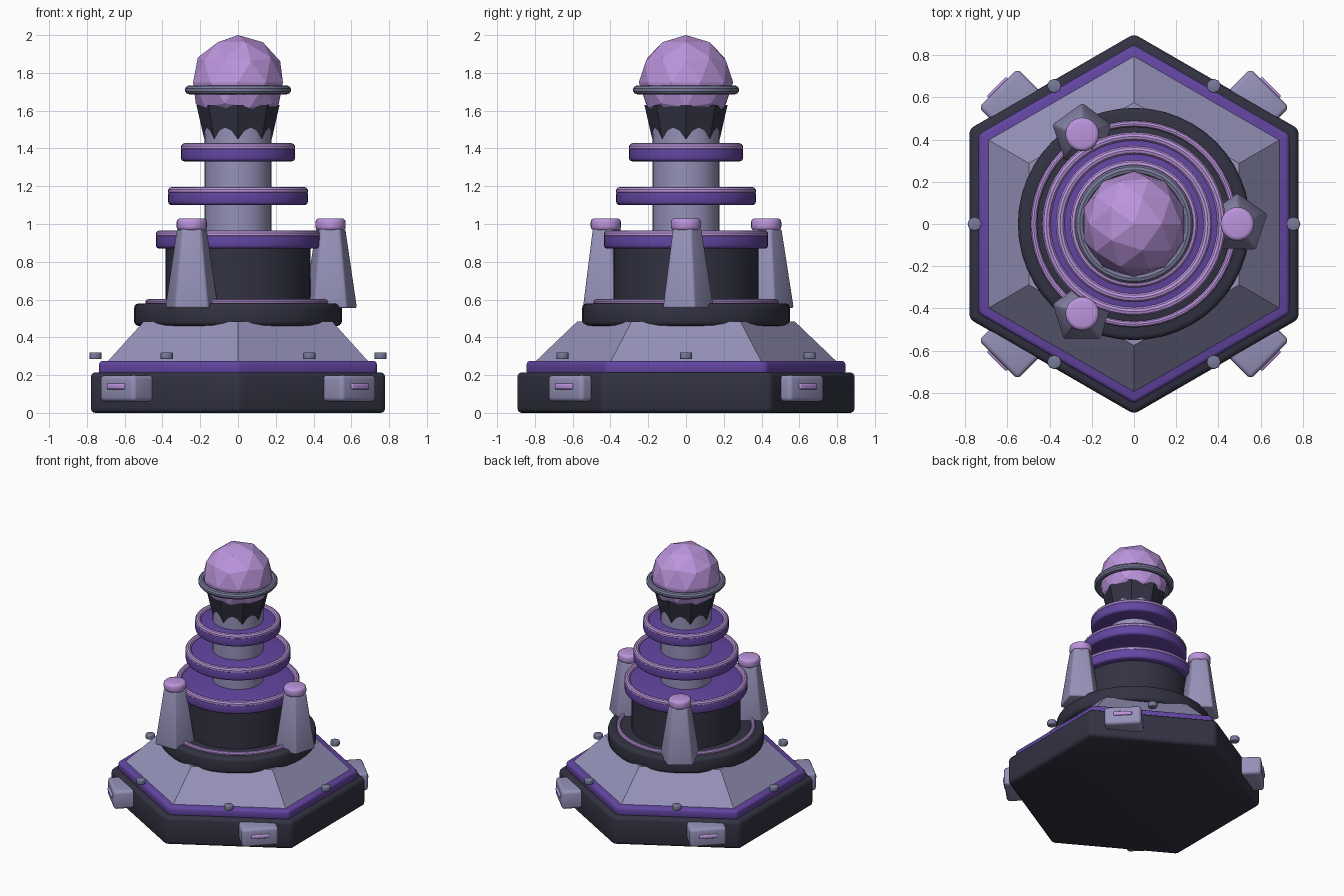
import bpy, bmesh, math
from mathutils import Matrix, Vector

cube = bpy.data.objects.get("Cube")
if cube:
    bpy.data.objects.remove(cube, do_unlink=True)


def material(name, rgb):
    m = bpy.data.materials.new(name)
    m.use_nodes = True
    m.diffuse_color = (*rgb, 1)
    m.node_tree.nodes["Principled BSDF"].inputs["Base Color"].default_value = (*rgb, 1)
    return m


DARK = material("dark navy", (0.032, 0.032, 0.055))
LIGHT = material("lavender grey", (0.30, 0.285, 0.48))
SLATE = material("slate grey", (0.19, 0.195, 0.32))
PURPLE = material("deep purple", (0.125, 0.06, 0.36))
PINK = material("glowing lilac", (0.50, 0.30, 0.72))


def finish(name, bm, mat, bevel=0.0, smooth=True):
    """Round the sharp edges, then turn the bmesh into a named object."""
    if bevel:
        edges = [e for e in bm.edges if e.calc_face_angle(0) > math.radians(30)]
        bmesh.ops.bevel(bm, geom=edges, offset=bevel, segments=3, profile=0.5,
                        affect='EDGES', clamp_overlap=True)
    bmesh.ops.recalc_face_normals(bm, faces=bm.faces)
    mesh = bpy.data.meshes.new(name)
    bm.to_mesh(mesh)
    bm.free()
    mesh.materials.append(mat)
    ob = bpy.data.objects.new(name, mesh)
    bpy.context.collection.objects.link(ob)
    if smooth:
        bpy.ops.object.select_all(action='DESELECT')
        ob.select_set(True)
        bpy.context.view_layer.objects.active = ob
        bpy.ops.object.shade_smooth_by_angle(angle=math.radians(35))
    return ob


def prism(name, sides, r_low, r_high, z_low, z_high, mat, bevel=0.0, x=0, y=0):
    bm = bmesh.new()
    bmesh.ops.create_cone(bm, cap_ends=True, segments=sides, radius1=r_low, radius2=r_high,
                          depth=z_high - z_low,
                          matrix=Matrix.Translation((x, y, (z_low + z_high) / 2)))
    return finish(name, bm, mat, bevel)


def box(name, size, radius, z, angle, mat, bevel):
    """Box pushed out from the centre along the given angle."""
    bm = bmesh.new()
    bmesh.ops.create_cube(bm, size=1, matrix=Matrix.Rotation(angle, 4, 'Z')
                          @ Matrix.Translation((radius, 0, z))
                          @ Matrix.Diagonal((*size, 1)))
    return finish(name, bm, mat, bevel)


def ring(name, major, minor, z, mat):
    """Torus made by spinning a small circle about the vertical axis."""
    bm = bmesh.new()
    bmesh.ops.create_circle(bm, segments=10, radius=minor,
                            matrix=Matrix.Translation((major, 0, z))
                            @ Matrix.Rotation(math.pi / 2, 4, 'X'))
    bmesh.ops.spin(bm, geom=bm.verts[:] + bm.edges[:], cent=(0, 0, 0), axis=(0, 0, 1),
                   angle=math.tau, steps=48, use_merge=True)
    bmesh.ops.remove_doubles(bm, verts=bm.verts, dist=0.0001)
    return finish(name, bm, mat)


# Hexagonal foundation
prism("base_slab", 6, 0.9, 0.9, 0, 0.215, DARK, 0.025)
prism("base_trim", 6, 0.85, 0.85, 0.2, 0.275, PURPLE, 0.02)
prism("sloped_plinth", 6, 0.81, 0.575, 0.26, 0.485, LIGHT)

# Studs above the foundation edges
for i in range(6):
    a = i * math.tau / 6
    prism(f"edge_stud_{i + 1}", 8, 0.034, 0.034, 0.284, 0.32, SLATE, 0.006,
          0.755 * math.cos(a), 0.755 * math.sin(a))

# Corner pods with light strips
for i in range(4):
    a = math.pi / 4 + i * math.pi / 2
    box(f"corner_pod_{i + 1}", (0.24, 0.26, 0.14), 0.79, 0.13, a, LIGHT, 0.022)
    box(f"pod_light_{i + 1}", (0.03, 0.13, 0.03), 0.907, 0.14, a, PINK, 0.008)

# Round drum
prism("drum_foot", 48, 0.55, 0.55, 0.46, 0.58, DARK, 0.025)
ring("drum_foot_glow", 0.475, 0.016, 0.586, PINK)
prism("drum", 48, 0.385, 0.385, 0.57, 0.89, DARK)

# Three tapered pylons with caps
for i in range(3):
    a = i * math.tau / 3
    x, y = 0.49 * math.cos(a), 0.49 * math.sin(a)
    prism(f"pylon_{i + 1}", 5, 0.15, 0.085, 0.555, 0.975, LIGHT, 0.012, x, y)
    prism(f"pylon_cap_{i + 1}", 24, 0.08, 0.08, 0.965, 1.03, PINK, 0.02, x, y)

# Column with stacked discs
prism("column", 32, 0.178, 0.178, 0.88, 1.56, LIGHT)
for i, (radius, z) in enumerate([(0.435, 0.87), (0.37, 1.1), (0.302, 1.332)]):
    prism(f"coil_disc_{i + 1}", 48, radius, radius, z, z + 0.077, PURPLE, 0.018)
    ring(f"coil_glow_{i + 1}", radius - 0.02, 0.021, z + 0.075, PINK)

# Collar, orb and orb ring
prism("orb_collar", 8, 0.179, 0.22, 1.45, 1.63, DARK)
bm = bmesh.new()
bmesh.ops.create_icosphere(bm, subdivisions=2, radius=0.25,
                           matrix=Matrix.Translation((0, 0, 1.75)))
finish("faceted_orb", bm, PINK, smooth=False)
ring("orb_ring", 0.257, 0.024, 1.71, SLATE)
